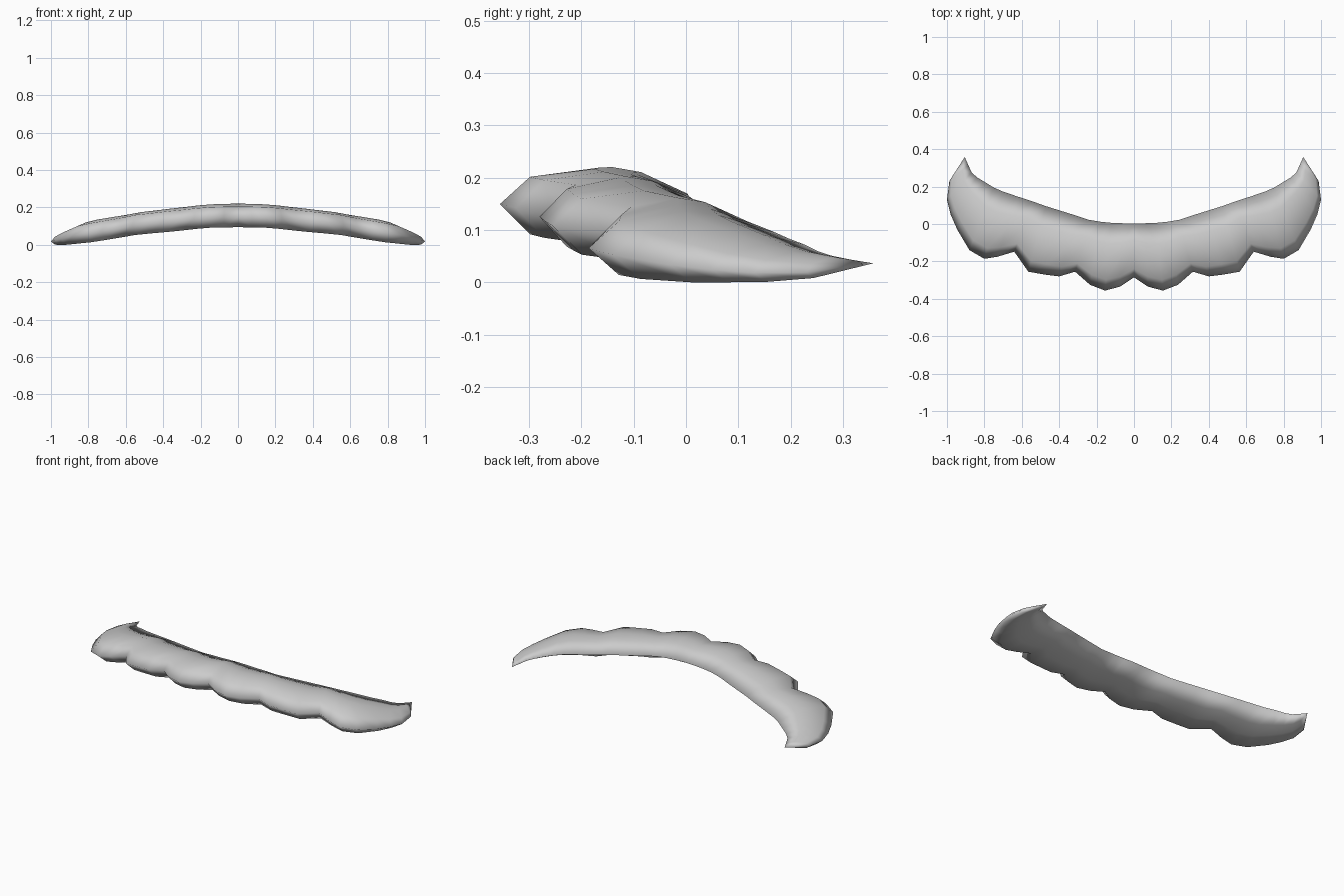
import bpy, bmesh, math
from mathutils import Vector

# Stations from the middle to the tip: back x,y,z / front x,y,z / thickness
STATIONS = [
    (.00, .003, .174, .00, -.285, .156, 1.0),
    (.06, .004, .172, .075, -.335, .156, 1.0),
    (.12, .006, .169, .155, -.356, .154, 1.0),
    (.18, .012, .165, .235, -.325, .147, 1.0),
    (.24, .022, .157, .315, -.255, .138, 1.0),
    (.31, .045, .148, .40, -.280, .130, 1.0),
    (.39, .070, .139, .48, -.270, .122, .98),
    (.47, .095, .130, .565, -.255, .113, .97),
    (.54, .120, .120, .64, -.148, .098, .95),
    (.62, .146, .110, .73, -.175, .082, .94),
    (.70, .173, .099, .80, -.186, .070, .93),
    (.75, .195, .089, .88, -.140, .057, .85),
    (.80, .226, .077, .945, -.030, .038, .66),
    (.84, .250, .065, .980, .050, .029, .50),
    (.868, .276, .056, 1.0, .130, .023, .38),
    (.886, .315, .048, .987, .230, .024, .25),
]
TIP = (.905, .358, .041)
# Cross-section: position from back to front, height above or below the chord
SECTION = [(0, 0), (.31, .047), (.50, .060), (.84, .050),
           (1, 0), (.84, -.060), (.55, -.057), (.30, -.043)]

# Scalloped body, right half
bm = bmesh.new()
rings = []
for s in STATIONS:
    back, front, k = Vector(s[:3]), Vector(s[3:6]), s[6]
    rings.append([bm.verts.new(back.lerp(front, t) + Vector((0, 0, h * k)))
                  for t, h in SECTION])
n = len(SECTION)
for a, b in zip(rings, rings[1:]):
    for i in range(n):
        j = (i + 1) % n
        bm.faces.new((a[i], a[j], b[j], b[i]))
tip = bm.verts.new(TIP)
for i in range(n):
    bm.faces.new((rings[-1][i], rings[-1][(i + 1) % n], tip))

# Rest the lowest point on the ground
low = min(v.co.z for v in bm.verts)
for v in bm.verts:
    v.co.z -= low

# Mirror across the middle
geom = bm.verts[:] + bm.edges[:] + bm.faces[:]
bmesh.ops.mirror(bm, geom=geom, axis='X', merge_dist=1e-4)
bmesh.ops.remove_doubles(bm, verts=bm.verts[:], dist=1e-4)
bmesh.ops.recalc_face_normals(bm, faces=bm.faces[:])
mesh = bpy.data.meshes.new("scalloped_crescent")
bm.to_mesh(mesh)
bm.free()
obj = bpy.data.objects.new("scalloped_crescent", mesh)
bpy.context.collection.objects.link(obj)
bpy.context.view_layer.objects.active = obj
obj.select_set(True)
bpy.ops.object.shade_smooth()
